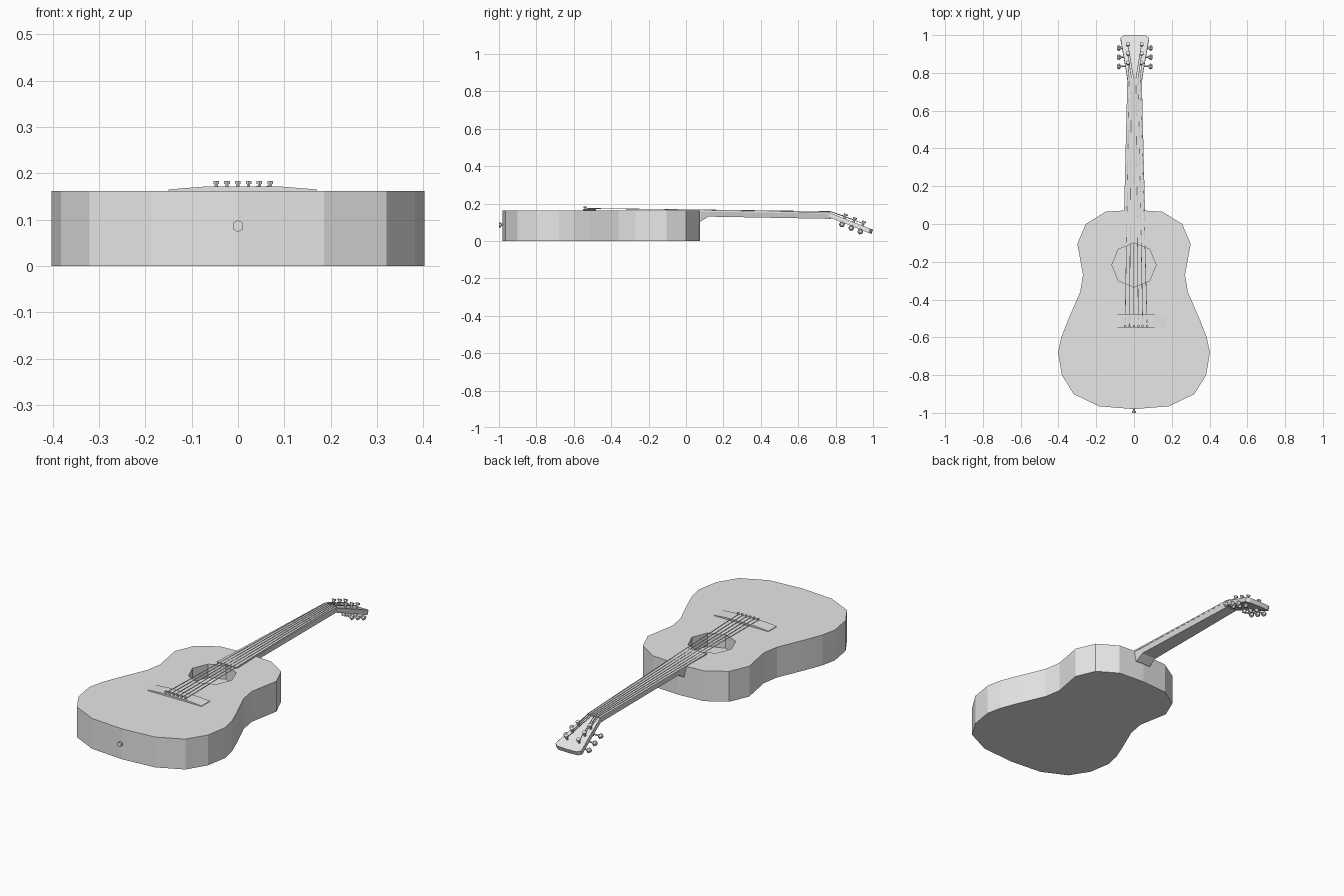
import bpy, bmesh, math
from mathutils import Matrix, Vector

cube = bpy.data.objects.get("Cube")
if cube:
    bpy.data.objects.remove(cube, do_unlink=True)

grey = bpy.data.materials.new("light_grey")
grey.diffuse_color = (0.8, 0.8, 0.8, 1)
grey.use_nodes = True
for node in grey.node_tree.nodes:
    if node.type == 'BSDF_PRINCIPLED':
        node.inputs["Base Color"].default_value = (0.8, 0.8, 0.8, 1)


def finish(name, bm, matrix=Matrix()):
    bmesh.ops.recalc_face_normals(bm, faces=bm.faces)
    mesh = bpy.data.meshes.new(name)
    bm.to_mesh(mesh)
    bm.free()
    mesh.materials.append(grey)
    obj = bpy.data.objects.new(name, mesh)
    obj.matrix_world = matrix
    bpy.context.collection.objects.link(obj)


def ring(bm, points, z):
    return [bm.verts.new((x, y, z)) for x, y in points]


def walls(bm, a, b):
    for i in range(len(a)):
        j = (i + 1) % len(a)
        bm.faces.new((a[i], a[j], b[j], b[i]))


def prism(name, points, z0, z1, matrix=Matrix()):
    bm = bmesh.new()
    low, high = ring(bm, points, z0), ring(bm, points, z1)
    walls(bm, low, high)
    bm.faces.new(low)
    bm.faces.new(high)
    finish(name, bm, matrix)


def loft(name, sections, taper):
    # sections along y: (y, half width, top, bottom)
    bm = bmesh.new()
    rings = [[bm.verts.new(p) for p in
              ((-w, y, t), (w, y, t), (w * taper, y, b), (-w * taper, y, b))]
             for y, w, t, b in sections]
    for a, b in zip(rings, rings[1:]):
        walls(bm, a, b)
    bm.faces.new(rings[0])
    bm.faces.new(rings[-1])
    finish(name, bm, Matrix.Translation((0.003, 0, 0)))


def rod(bm, start, end, r0, r1=None, sides=6):
    start, end = Vector(start), Vector(end)
    axis = end - start
    place = Matrix.Translation((start + end) / 2) @ axis.to_track_quat('Z', 'Y').to_matrix().to_4x4()
    bmesh.ops.create_cone(bm, cap_ends=True, segments=sides, radius1=r0,
                          radius2=r0 if r1 is None else r1,
                          depth=axis.length, matrix=place)


# Body: waisted box with an octagonal sound hole
half = [(0.15, 0.065), (0.255, 0), (0.30, -0.105), (0.27, -0.27), (0.285, -0.36),
        (0.35, -0.51), (0.385, -0.60), (0.402, -0.68), (0.382, -0.80),
        (0.32, -0.90), (0.185, -0.965)]
outline = [(0, 0.075)] + half + [(0, -0.98)] + [(-x, y) for x, y in reversed(half)]
hole = [(0.117 * math.cos(i * math.pi / 4), -0.217 + 0.117 * math.sin(i * math.pi / 4))
        for i in range(8)]
bm = bmesh.new()
bottom, top = ring(bm, outline, 0), ring(bm, outline, 0.162)
rim, floor = ring(bm, hole, 0.162), ring(bm, hole, 0.09)
walls(bm, bottom, top)
walls(bm, rim, floor)
bm.faces.new(bottom)
bm.faces.new(floor)
edges = [bm.edges.get((loop[i - 1], loop[i])) for loop in (top, rim) for i in range(len(loop))]
bmesh.ops.triangle_fill(bm, use_beauty=True, edges=edges, normal=(0, 0, 1))
finish("body", bm)

# Strap pin at the tail
bm = bmesh.new()
rod(bm, (0, -0.97, 0.086), (0, -0.992, 0.086), 0.006)
rod(bm, (0, -0.99, 0.086), (0, -1.0, 0.086), 0.013)
finish("strap_pin", bm)

# Neck with heel, and fretboard
loft("neck", [(0.05, 0.055, 0.164, 0.10), (0.08, 0.055, 0.164, 0.105),
              (0.12, 0.054, 0.163, 0.13), (0.775, 0.038, 0.149, 0.118)], 0.8)
loft("fretboard", [(-0.095, 0.059, 0.168, 0.159), (0.775, 0.038, 0.153, 0.146)], 1)

# Bridge with sloping ends
prism("bridge", [(-0.15, 0.16), (-0.15, 0.165), (-0.075, 0.171), (0.095, 0.171),
                 (0.17, 0.165), (0.17, 0.16)], 0.48, 0.55, Matrix.Rotation(math.pi / 2, 4, 'X'))

# Tilted headstock
tilt = Matrix.Translation((0.004, 0.77, 0.15)) @ Matrix.Rotation(math.radians(-21.4), 4, 'X')
side = [(0.039, 0), (0.046, 0.05), (0.076, 0.232), (0.058, 0.245)]
prism("headstock", side + [(0, 0.247)] + [(-x, y) for x, y in reversed(side)],
      -0.024, 0, tilt)

# Tuning machines: post, shaft and button on each side
slots = (0.082, 0.135, 0.187)
bm = bmesh.new()
for s in (-1, 1):
    for y in slots:
        rod(bm, (s * 0.036, y, -0.04), (s * 0.036, y, 0.02), 0.006)
        rod(bm, (s * 0.036, y, 0.018), (s * 0.036, y, 0.026), 0.011)
        rod(bm, (s * 0.036, y, -0.024), (s * 0.036, y, -0.04), 0.011)
        rod(bm, (s * 0.036, y, -0.034), (s * 0.08, y, -0.034), 0.004)
        rod(bm, (s * 0.074, y, -0.034), (s * 0.084, y, -0.034), 0.009, 0.016)
        rod(bm, (s * 0.084, y, -0.034), (s * 0.095, y, -0.034), 0.016, 0.009)
finish("tuning_machines", bm, tilt)

# Strings and bridge pins
strings, pins = bmesh.new(), bmesh.new()
for i in range(6):
    x = -0.047 + 0.0233 * i
    nut = (-0.026 + 0.012 * i, 0.772, 0.157)
    s = -1 if i < 3 else 1
    post = tilt @ Vector((s * 0.036, slots[min(i, 5 - i)], 0.012))
    rod(strings, (x, -0.54, 0.174), nut, 0.0018)
    rod(strings, nut, post, 0.0018)
    rod(pins, (x, -0.54, 0.165), (x, -0.54, 0.178), 0.004)
    rod(pins, (x, -0.54, 0.177), (x, -0.54, 0.183), 0.007)
finish("strings", strings)
finish("bridge_pins", pins)
